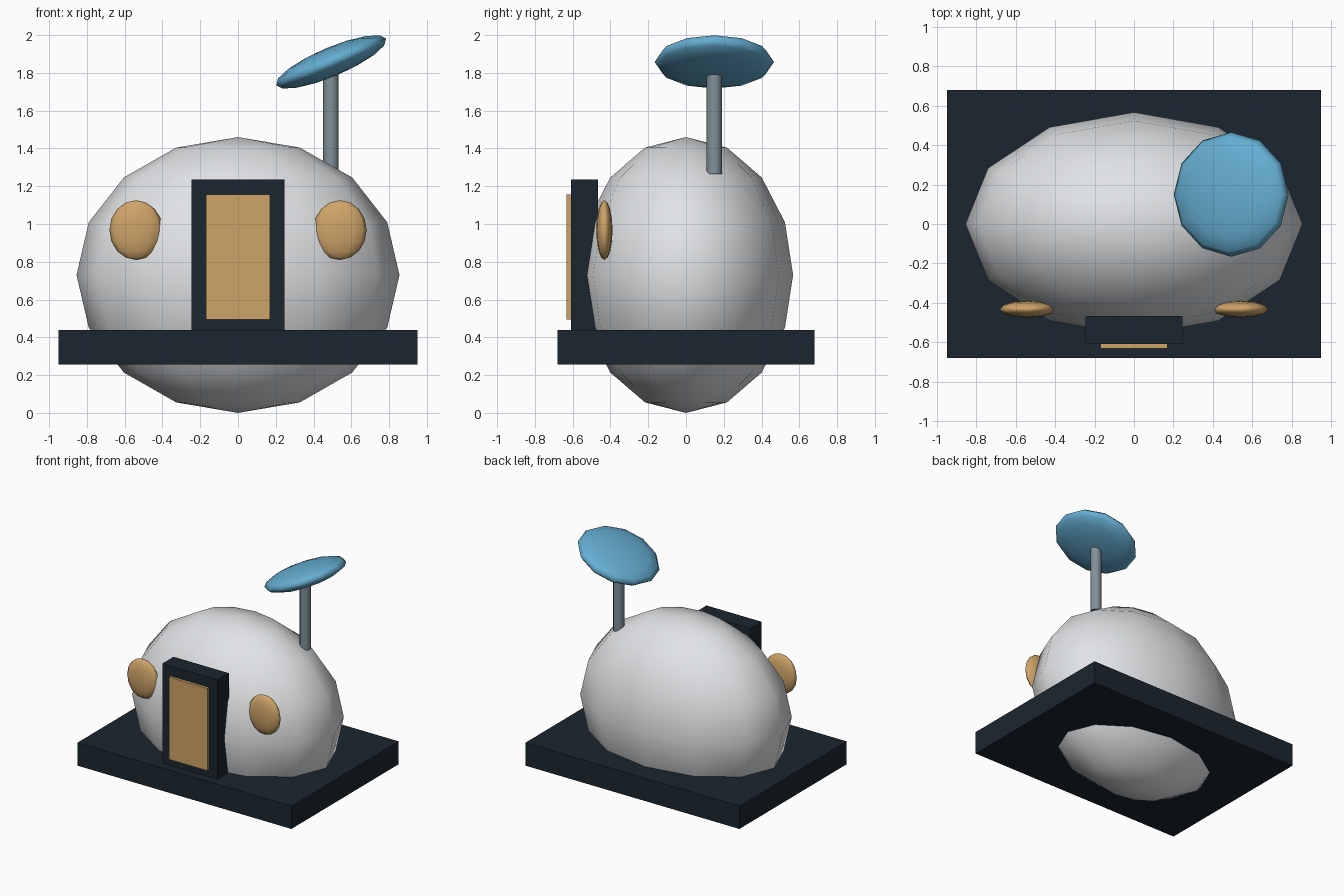
import bpy
import math

if "Cube" in bpy.data.objects:
    bpy.data.objects.remove(bpy.data.objects["Cube"])


def material(name, color):
    m = bpy.data.materials.new(name)
    m.diffuse_color = (*color, 1)
    m.use_nodes = True
    m.node_tree.nodes["Principled BSDF"].inputs["Base Color"].default_value = m.diffuse_color
    return m


NAVY = material("navy", (0.011, 0.019, 0.029))
AMBER = material("amber", (0.62, 0.37, 0.14))
BLUE = material("blue", (0.13, 0.42, 0.64))
SHELL = material("shell", (0.75, 0.77, 0.79))
STEEL = material("steel", (0.22, 0.28, 0.32))


def finish(ob, name, mat):
    ob.name = name
    bpy.ops.object.transform_apply(location=False, rotation=True, scale=True)
    ob.data.materials.append(mat)
    return ob


def box(name, lo, hi, mat):
    center = [(a + b) / 2 for a, b in zip(lo, hi)]
    bpy.ops.mesh.primitive_cube_add(size=1, location=center)
    ob = bpy.context.object
    ob.scale = [b - a for a, b in zip(lo, hi)]
    return finish(ob, name, mat)


def ellipsoid(name, center, radii, mat, tilt=0):
    bpy.ops.mesh.primitive_uv_sphere_add(segments=12, ring_count=8, radius=1,
                                         location=center, rotation=(0, tilt, 0))
    ob = bpy.context.object
    ob.scale = radii
    bpy.ops.object.shade_smooth()
    return finish(ob, name, mat)


# Rounded shell sunk through a flat base slab
ellipsoid("body_shell", (0, 0, 0.73), (0.855, 0.567, 0.73), SHELL)
box("base_slab", (-0.95, -0.68, 0.255), (0.95, 0.68, 0.438), NAVY)

# Doorway
box("door_frame", (-0.245, -0.61, 0.42), (0.245, -0.467, 1.235), NAVY)
box("door_panel", (-0.17, -0.632, 0.495), (0.17, -0.60, 1.155), AMBER)

# Pair of bulging windows
for side, label in ((-1, "left"), (1, "right")):
    ellipsoid(f"window_{label}", (side * 0.54, -0.432, 0.968),
              (0.141, 0.043, 0.158), AMBER)

# Mast carrying the tilted dish
bpy.ops.mesh.primitive_cylinder_add(vertices=12, radius=0.041, depth=0.575,
                                    location=(0.492, 0.15, 1.5525))
mast = bpy.context.object
bpy.ops.object.shade_smooth_by_angle(angle=math.radians(40))
finish(mast, "dish_mast", STEEL)
ellipsoid("dish", (0.493, 0.15, 1.858), (0.316, 0.316, 0.077), BLUE, tilt=-0.4)
